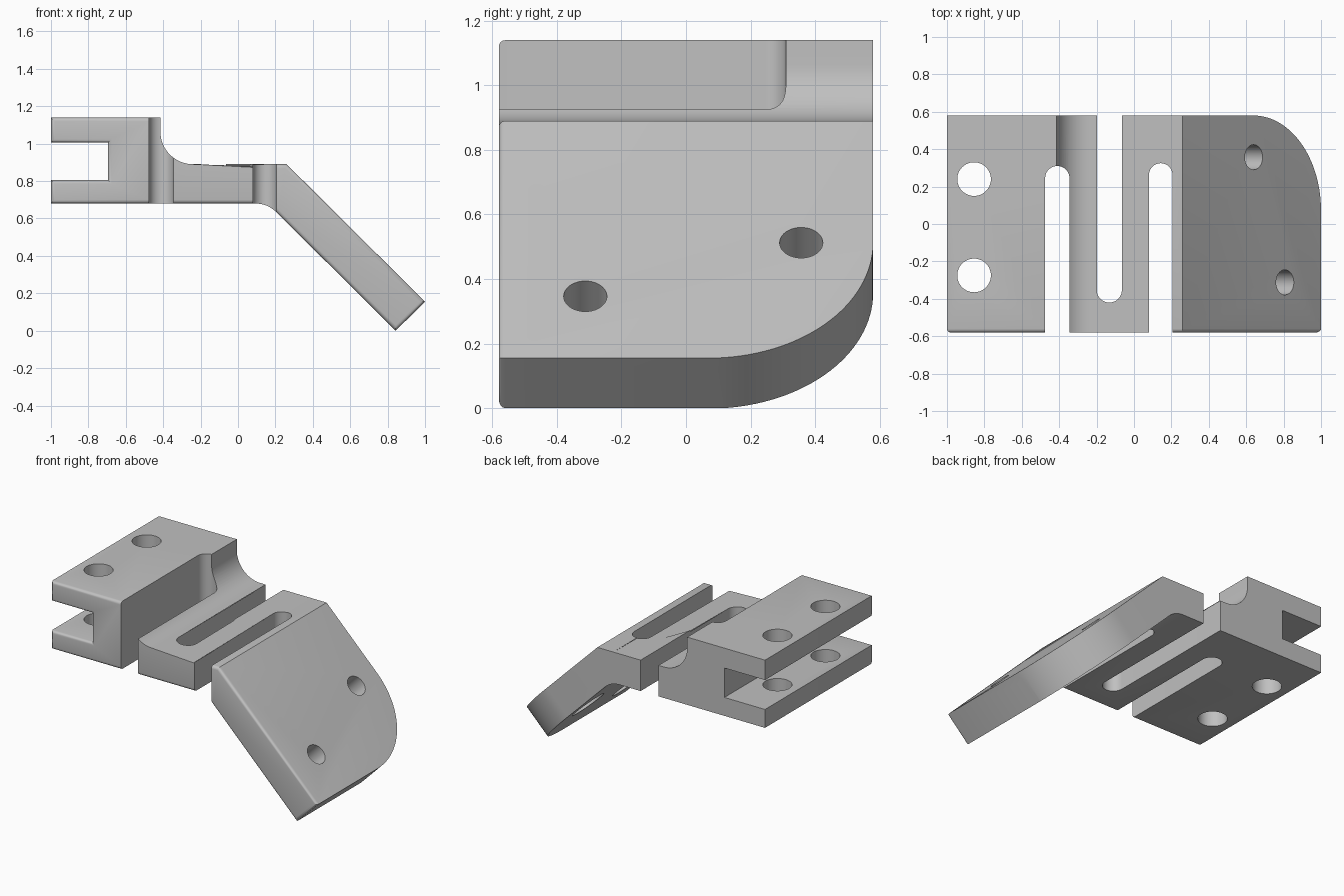
import bpy, bmesh, math
from mathutils import Matrix, Vector

if "Cube" in bpy.data.objects:
    bpy.data.objects.remove(bpy.data.objects["Cube"])

HALF = 0.58      # half depth along y
ROUND = 0.02     # front edge rounding

grey = bpy.data.materials.new("plain grey")
grey.diffuse_color = (0.53, 0.53, 0.53, 1)
grey.use_nodes = True
grey.node_tree.nodes["Principled BSDF"].inputs["Base Color"].default_value = grey.diffuse_color


def arc(cx, cy, r, a0, a1, n=16):
    return [(cx + r * math.cos(math.radians(a0 + (a1 - a0) * i / n)),
             cy + r * math.sin(math.radians(a0 + (a1 - a0) * i / n))) for i in range(n + 1)]


def prism(name, pts, frame, w0, w1, round_rule=None):
    """Extrude a 2D outline from w0 to w1 along the third axis of a frame."""
    bm = bmesh.new()
    n = len(pts)
    a = [bm.verts.new(frame @ Vector((u, v, w0))) for u, v in pts]
    b = [bm.verts.new(frame @ Vector((u, v, w1))) for u, v in pts]
    bm.faces.new(a)
    bm.faces.new(b)
    for i in range(n):
        bm.faces.new((a[i], a[(i + 1) % n], b[(i + 1) % n], b[i]))
    bmesh.ops.recalc_face_normals(bm, faces=bm.faces)
    if round_rule:
        edges = [e for e in bm.edges if round_rule(*[v.co for v in e.verts])]
        bmesh.ops.bevel(bm, geom=edges, offset=ROUND, segments=4, profile=0.5, affect='EDGES')
    me = bpy.data.meshes.new(name)
    bm.to_mesh(me)
    bm.free()
    me.materials.append(grey)
    ob = bpy.data.objects.new(name, me)
    bpy.context.collection.objects.link(ob)
    return ob


# Side outline: clamp fork, flexure strip, sloping plate
top_bend, tip = Vector((0.26, 0.89)), Vector((1.0, 0.155))
slope = (tip - top_bend).normalized()
angle = math.degrees(math.atan2(-slope.y, slope.x))
bottom_tip = Vector((0.843, 0.0))
bend_x = bottom_tip.x - 0.68 * slope.x / -slope.y
r = 0.155
t = r * math.tan(math.radians(angle / 2))
outline = [(-1, 1.14), (-0.415, 1.14)]
outline += arc(-0.24, 1.065, 0.175, 180, 270)
outline += [(0.14, 0.89), tuple(top_bend), tuple(tip), tuple(bottom_tip)]
outline += arc(bend_x - t, 0.68 - r, r, 90 - angle, 90, 8)
outline += [(-1, 0.68), (-1, 0.805), (-0.695, 0.805), (-0.695, 1.005), (-1, 1.005)]


# Front edges are rounded, except along the top of the middle strip
def front_edge(p, q):
    if p.y > -HALF + 1e-4 or q.y > -HALF + 1e-4:
        return False
    mid = (p + q) / 2
    return not (-0.42 < mid.x < 0.14 and mid.z > 0.8)


side = Matrix(((1, 0, 0, 0), (0, 0, 1, 0), (0, 1, 0, 0), (0, 0, 0, 1)))
bracket = prism("flexure_bracket", outline, side, -HALF, HALF, front_edge)

# Three round-ended slots, opening to alternate sides
cutters = []
flat = Matrix.Identity(4)
for x, rad, end, d in ((-0.41, 0.065, 0.31, 1), (-0.132, 0.067, -0.42, -1), (0.143, 0.063, 0.325, 1)):
    pts = arc(x, end - d * rad, rad, 0, 180 * d, 24) + [(x - rad, -d * 0.8), (x + rad, -d * 0.8)]
    cutters.append(prism("slot_cutter", pts, flat, 0.4, 1.4))

# Clamp holes through both prongs
for y in (0.24, -0.275):
    cutters.append(prism("clamp_hole_cutter", arc(-0.855, y, 0.09, 0, 360, 48)[:-1], flat, 0.5, 1.4))

# Frame on the sloping plate: along the slope, along y, out of the surface
plate = Matrix(((slope.x, 0, -slope.y, top_bend.x), (0, 1, 0, 0),
                (slope.y, 0, slope.x, top_bend.y), (0, 0, 0, 1)))
length = (tip - top_bend).length

# Large rounded corner of the plate
R = 0.51
corner = arc(length - R, HALF - R, R, 0, 90, 32)
corner += [(length - R, 0.8), (length + 0.2, 0.8), (length + 0.2, HALF - R)]
cutters.append(prism("corner_cutter", corner, plate, -0.4, 0.2))

# Bolt holes with wider recesses underneath
for x, y in ((0.64, 0.357), (0.807, -0.312)):
    u = (x - top_bend.x) / slope.x
    cutters.append(prism("bolt_hole_cutter", arc(u, y, 0.067, 0, 360, 40)[:-1], plate, -0.4, 0.2))
    cutters.append(prism("bolt_recess_cutter", arc(u, y, 0.12, 0, 360, 40)[:-1], plate, -0.4, -0.14))

# Cut, bake the result, drop the cutters
for c in cutters:
    c.hide_render = True
    m = bracket.modifiers.new(c.name, 'BOOLEAN')
    m.operation, m.solver, m.object = 'DIFFERENCE', 'EXACT', c
bpy.context.view_layer.update()
deps = bpy.context.evaluated_depsgraph_get()
baked = bpy.data.meshes.new_from_object(bracket.evaluated_get(deps))
bracket.modifiers.clear()
bracket.data = baked
baked.materials.clear()
baked.materials.append(grey)
for p in baked.polygons:
    p.material_index = 0
for c in cutters:
    bpy.data.objects.remove(c)

bpy.ops.object.select_all(action='DESELECT')
bracket.select_set(True)
bpy.context.view_layer.objects.active = bracket
bpy.ops.object.shade_smooth_by_angle(angle=math.radians(30))
